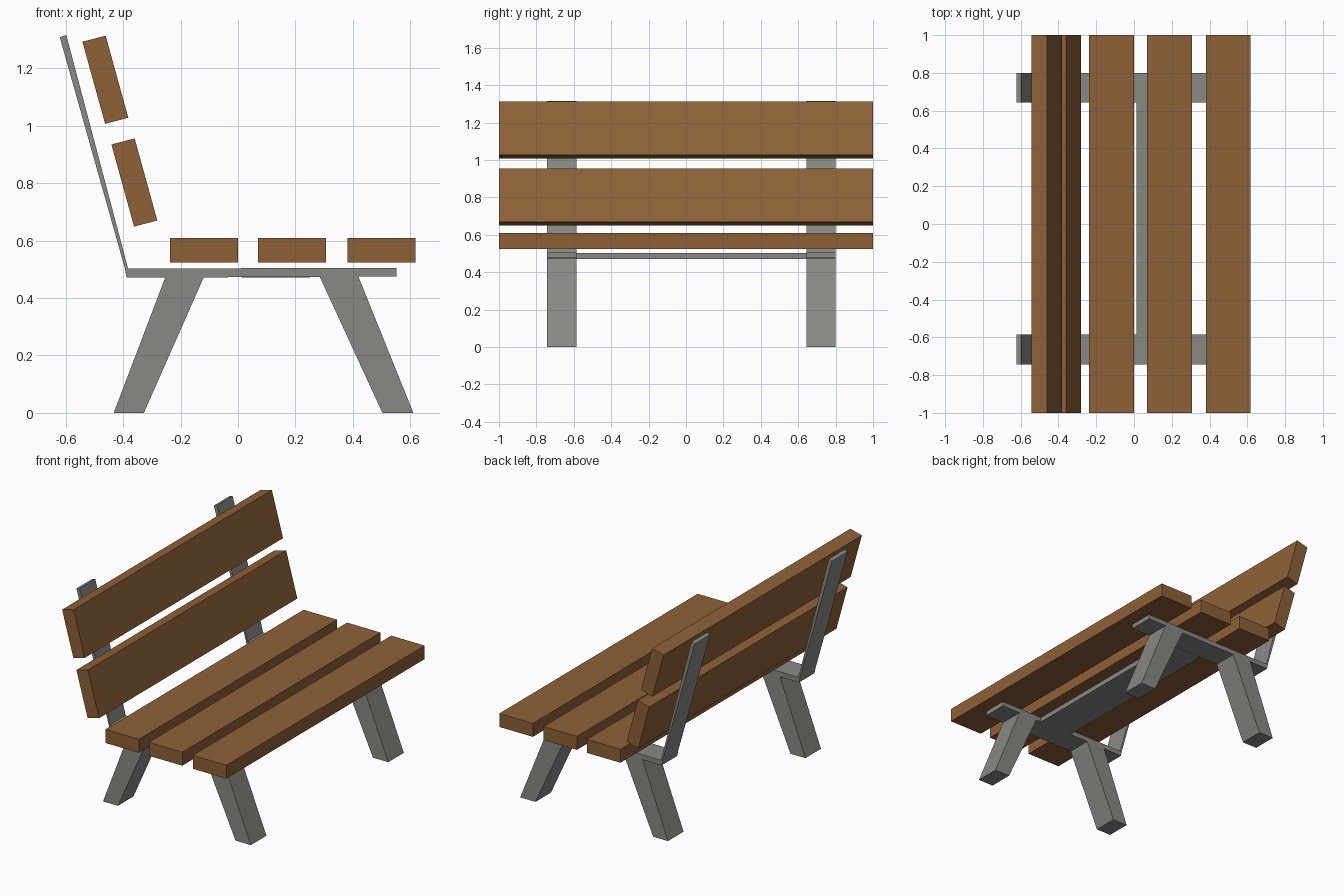
import bpy, bmesh

if "Cube" in bpy.data.objects:
    bpy.data.objects.remove(bpy.data.objects["Cube"])


def material(name, color):
    m = bpy.data.materials.new(name)
    m.diffuse_color = (*color, 1)
    m.use_nodes = True
    m.node_tree.nodes["Principled BSDF"].inputs["Base Color"].default_value = m.diffuse_color
    return m


wood = material("wood", (0.27, 0.12, 0.04))
metal = material("metal", (0.25, 0.25, 0.23))


def extrude_profile(name, points, y0, y1, mat):
    """Extrude an (x, z) outline along y from y0 to y1."""
    bm = bmesh.new()
    face = bm.faces.new([bm.verts.new((x, y0, z)) for x, z in points])
    ext = bmesh.ops.extrude_face_region(bm, geom=[face])
    verts = [g for g in ext["geom"] if isinstance(g, bmesh.types.BMVert)]
    bmesh.ops.translate(bm, verts=verts, vec=(0, y1 - y0, 0))
    bmesh.ops.recalc_face_normals(bm, faces=bm.faces)
    mesh = bpy.data.meshes.new(name)
    bm.to_mesh(mesh)
    bm.free()
    mesh.materials.append(mat)
    obj = bpy.data.objects.new(name, mesh)
    bpy.context.collection.objects.link(obj)
    return obj


def rect(x0, x1, z0, z1):
    return [(x0, z0), (x1, z0), (x1, z1), (x0, z1)]


# Seat planks
for i, x in enumerate((-0.237, 0.07, 0.381)):
    extrude_profile(f"seat_plank_{i + 1}", rect(x, x + 0.237, 0.524, 0.61), -1, 1, wood)

# Leaning backrest planks
back_plank = [(-0.362, 0.649), (-0.281, 0.670), (-0.360, 0.956), (-0.441, 0.935)]
for i, (dx, dz) in enumerate(((0, 0), (-0.101, 0.358))):
    outline = [(x + dx, z + dz) for x, z in back_plank]
    extrude_profile(f"back_plank_{i + 1}", outline, -1, 1, wood)

# Side frames: bent flat bar plus two splayed legs
bent_bar = [(-0.388, 0.471), (0.552, 0.475), (0.552, 0.505), (-0.383, 0.503),
            (-0.598, 1.316), (-0.621, 1.309), (-0.394, 0.503)]
rear_leg = [(-0.433, 0), (-0.328, 0), (-0.119, 0.473), (-0.253, 0.473)]
front_leg = [(0.503, 0), (0.611, 0), (0.419, 0.476), (0.284, 0.476)]
for side, y0, y1 in (("near", -0.743, -0.586), ("far", 0.643, 0.80)):
    extrude_profile(f"{side}_bent_bar", bent_bar, y0, y1, metal)
    extrude_profile(f"{side}_rear_leg", rear_leg, y0, y1, metal)
    extrude_profile(f"{side}_front_leg", front_leg, y0, y1, metal)

# Crossbar joining the side frames
extrude_profile("crossbar", rect(0.013, 0.25, 0.472, 0.504), -0.586, 0.643, metal)
